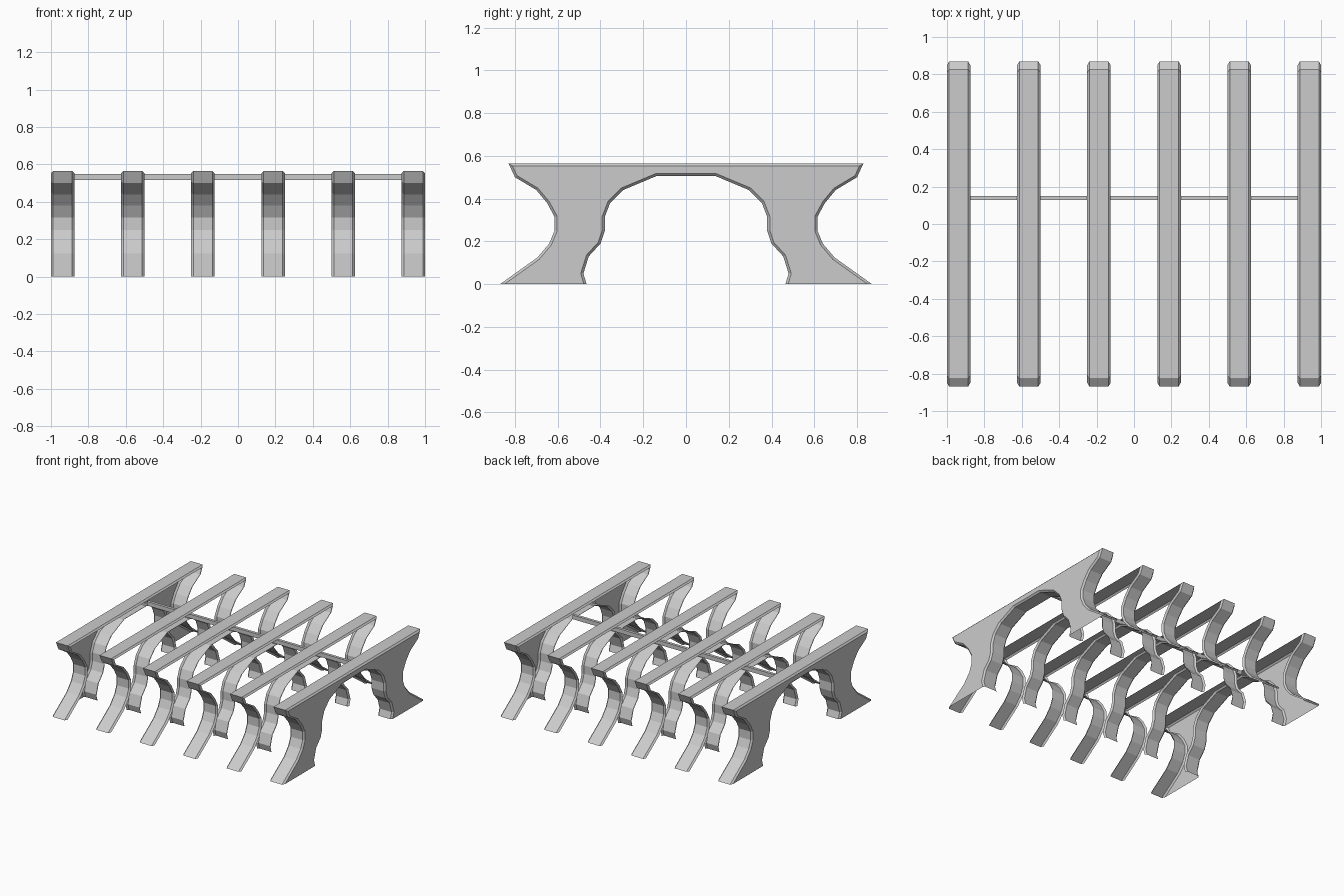
import bpy, bmesh
from mathutils import Vector

cube = bpy.data.objects.get("Cube")
if cube:
    bpy.data.objects.remove(cube, do_unlink=True)

grey = bpy.data.materials.new("plain_grey")
grey.use_nodes = True
colour = (0.6, 0.6, 0.6, 1)
grey.diffuse_color = colour
grey.node_tree.nodes["Principled BSDF"].inputs["Base Color"].default_value = colour

RIBS, WIDTH, SPACING, CHAMFER = 6, 0.125, 0.375, 0.012

# Half profile (y, z): waisted outer leg, then the arch from foot to crown
OUTER = [(.83, .565), (.8, .5), (.7, .44), (.65, .38), (.615, .315),
         (.615, .25), (.64, .19), (.695, .125), (.87, 0)]
ARCH = [(.465, 0), (.48, .05), (.455, .13), (.4, .19), (.38, .25),
        (.38, .315), (.355, .38), (.295, .44), (.14, .505)]
half = OUTER + ARCH
PROFILE = half + [(-y, z) for y, z in reversed(half)]


def finish(bm, name):
    mesh = bpy.data.meshes.new(name)
    bm.to_mesh(mesh)
    bm.free()
    mesh.materials.append(grey)
    obj = bpy.data.objects.new(name, mesh)
    bpy.context.collection.objects.link(obj)
    return obj


def add_rib(name, centre, wall_side):
    """Hollow arched rib; wall_side is the side that keeps its flat wall (0 = none)."""
    bm = bmesh.new()
    left = centre - WIDTH / 2
    face = bm.faces.new([bm.verts.new((left, y, z)) for y, z in PROFILE])
    grown = bmesh.ops.extrude_face_region(bm, geom=[face])["geom"]
    bmesh.ops.translate(bm, vec=Vector((WIDTH, 0, 0)),
                        verts=[g for g in grown if isinstance(g, bmesh.types.BMVert)])
    bmesh.ops.recalc_face_normals(bm, faces=bm.faces[:])

    # Chamfer the rims of both sides, except along the ground
    rims = [e for e in bm.edges
            if abs(e.verts[0].co.x - e.verts[1].co.x) < 1e-5
            and max(v.co.z for v in e.verts) > 1e-4]
    bmesh.ops.bevel(bm, geom=rims, offset=CHAMFER, offset_type='OFFSET',
                    segments=1, affect='EDGES', profile=0.5)
    bm.normal_update()

    # Open the soles and the sides that face other ribs
    doomed = []
    for f in bm.faces:
        sole = f.normal.z < -0.9 and f.calc_center_median().z < 0.01
        side = abs(f.normal.x) > 0.95 and f.normal.x * wall_side <= 0
        if sole or side:
            doomed.append(f)
    bmesh.ops.delete(bm, geom=doomed, context='FACES')
    return finish(bm, name)


for i in range(RIBS):
    wall = -1 if i == 0 else 1 if i == RIBS - 1 else 0
    add_rib(f"arched_rib_{i + 1}", (i - (RIBS - 1) / 2) * SPACING, wall)

# Thin rod threaded through all the ribs
bm = bmesh.new()
bmesh.ops.create_cube(bm, size=1)
bmesh.ops.scale(bm, vec=Vector((2 - 2 * WIDTH, .022, .032)), verts=bm.verts[:])
bmesh.ops.translate(bm, vec=Vector((0, .138, .533)), verts=bm.verts[:])
finish(bm, "cross_rod")
